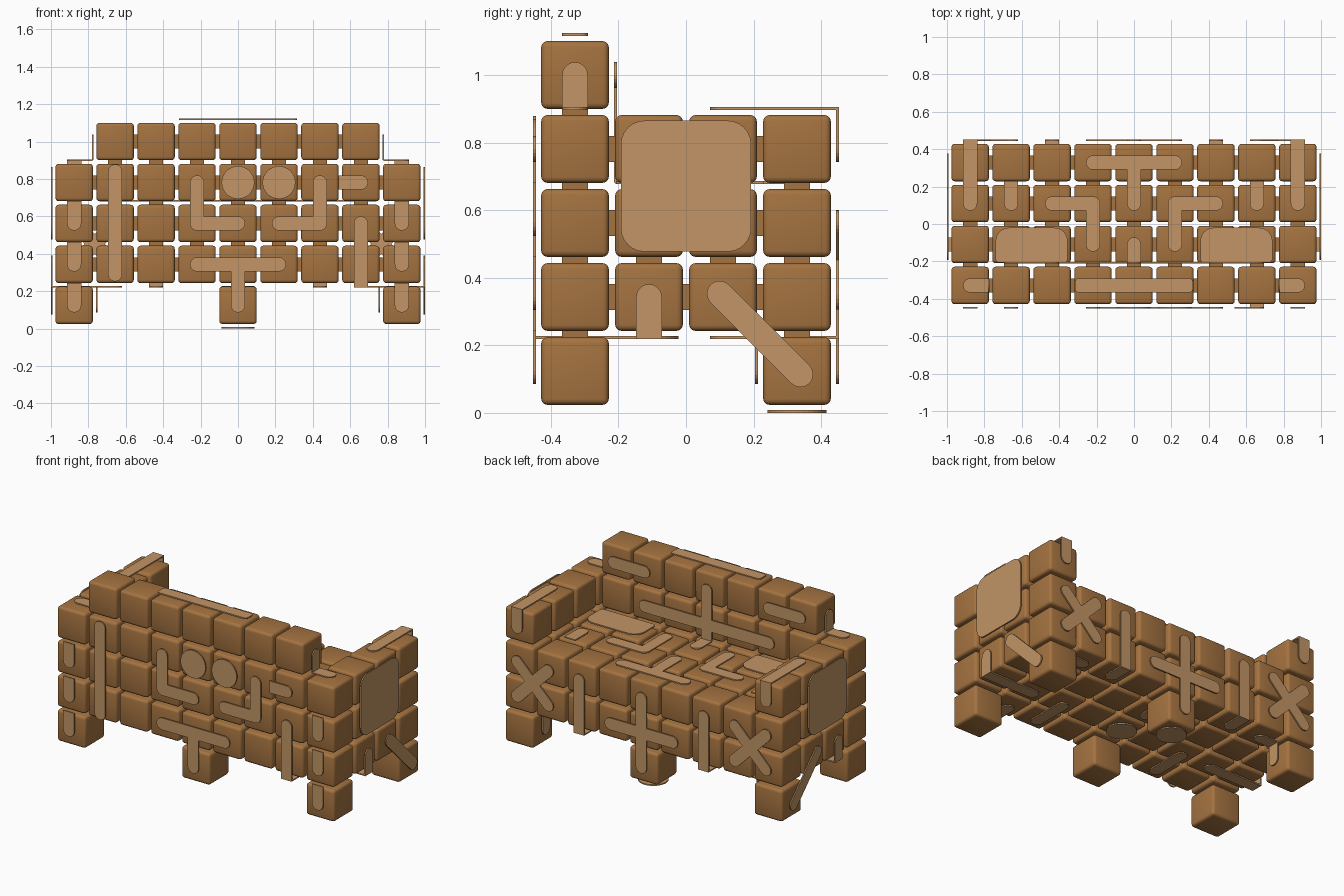
import bpy, bmesh, math
from mathutils import Vector, Matrix

if "Cube" in bpy.data.objects:
    bpy.data.objects.remove(bpy.data.objects["Cube"])

PITCH, SIZE, GAP, THICK, R = 0.219, 0.2, 0.12, 0.008, 0.038


def X(i): return PITCH * i
def Y(j): return PITCH * (j - 1.5)
def Z(k): return 0.124 + PITCH * k


def material(name, rgb):
    m = bpy.data.materials.new(name)
    m.diffuse_color = (*rgb, 1)
    m.use_nodes = True
    m.node_tree.nodes["Principled BSDF"].inputs["Base Color"].default_value = m.diffuse_color
    return m


WOOD = material("brown block", (0.376, 0.172, 0.052))
TRIM = material("tan strap", (0.540, 0.300, 0.132))


def finish(bm, name, mat, angle=None):
    bmesh.ops.recalc_face_normals(bm, faces=bm.faces)
    me = bpy.data.meshes.new(name)
    bm.to_mesh(me)
    bm.free()
    me.materials.append(mat)
    ob = bpy.data.objects.new(name, me)
    bpy.context.collection.objects.link(ob)
    if angle:
        bpy.ops.object.select_all(action='DESELECT')
        ob.select_set(True)
        bpy.context.view_layer.objects.active = ob
        bpy.ops.object.shade_smooth_by_angle(angle=math.radians(angle))
    return ob


def blocks(name, cells):
    """Rounded cubes on the grid."""
    bm = bmesh.new()
    for i, j, k in cells:
        bmesh.ops.create_cube(bm, size=SIZE, matrix=Matrix.Translation((X(i), Y(j), Z(k))))
    bmesh.ops.bevel(bm, geom=bm.edges[:], offset=0.017, segments=3, profile=0.5, affect='EDGES')
    finish(bm, name, WOOD, 50)


# Sofa body
legs = [(i, j, 0) for i in (-4, 0, 4) for j in (0, 3)]
seat = [(i, j, k) for i in range(-4, 5) for j in range(4) for k in (1, 2)]
arms = [(i, j, 3) for i in (-4, 4) for j in range(4)]
back = [(i, 0, 3) for i in range(-3, 4)] + [(i, 0, 4) for i in range(-3, 4)]
for part, cells in (("legs", legs), ("seat_base", seat), ("armrests", arms), ("backrest", back)):
    blocks(part, cells)

# Small pegs joining neighbouring blocks
cells = set(legs + seat + arms + back)
bm = bmesh.new()
for i, j, k in cells:
    for d in ((1, 0, 0), (0, 1, 0), (0, 0, 1)):
        if (i + d[0], j + d[1], k + d[2]) in cells:
            c = Vector((X(i), Y(j), Z(k))) + Vector(d) * PITCH / 2
            s = [0.024 if a else 0.076 for a in d]
            bmesh.ops.create_cube(bm, size=1, matrix=Matrix.Translation(c) @ Matrix.Diagonal((*s, 1)))
finish(bm, "joining_pegs", WOOD)


# Flat straps: every shape is an outline in a plane normal to one axis
def slab(bm, axis, at, outline, mirror=False):
    for sx in ((1, -1) if mirror else (1,)):
        rings = []
        for d in (at - THICK / 2, at + THICK / 2):
            ring = []
            for u, v in outline:
                p = {'x': (d, u, v), 'y': (u, d, v), 'z': (u, v, d)}[axis]
                ring.append(bm.verts.new((p[0] * sx, p[1], p[2])))
            rings.append(ring)
        a, b = rings
        bm.faces.new(a)
        bm.faces.new(b[::-1])
        for n in range(len(a)):
            m = (n + 1) % len(a)
            bm.faces.new((a[n], b[n], b[m], a[m]))


def bar(bm, axis, at, p, q, mirror=False, flat=False, r=R):
    """Strip from p to q with round ends; flat=True squares off the q end."""
    p, q = Vector(p), Vector(q)
    t = math.atan2(q.y - p.y, q.x - p.x)
    arc = lambda c, a0: [(c.x + r * math.cos(a0 + math.pi * n / 10),
                          c.y + r * math.sin(a0 + math.pi * n / 10)) for n in range(11)]
    pts = arc(p, t + math.pi / 2)
    end = arc(q, t - math.pi / 2)
    slab(bm, axis, at, pts + ([end[0], end[-1]] if flat else end), mirror)


def disc(bm, axis, at, c, r=0.088):
    slab(bm, axis, at, [(c[0] + r * math.cos(math.tau * n / 32),
                         c[1] + r * math.sin(math.tau * n / 32)) for n in range(32)])


def panel(bm, axis, at, u0, u1, v0, v1, r_low, r_high, mirror=False):
    pts = []
    for cu, cv, r, a in ((u1, v1, r_high, 0), (u0, v1, r_high, 90), (u0, v0, r_low, 180), (u1, v0, r_low, 270)):
        cu += r if cu == u0 else -r
        cv += r if cv == v0 else -r
        for n in range(7 if r else 1):
            t = math.radians(a + 15 * n)
            pts.append((cu + r * math.cos(t), cv + r * math.sin(t)))
    slab(bm, axis, at, pts, mirror)


E = GAP + THICK / 2            # outer reach of a folded strap
REAR, FRONT = Y(0) - GAP, Y(3) + GAP
UNDER, SEAT = Z(1) - GAP, Z(2) + GAP

# Rear straps (behind the backrest)
bm = bmesh.new()
bar(bm, 'y', REAR, (X(-3), 0.29), (X(-3), 0.84))
for s in (0, 1):
    bar(bm, 'y', REAR, (X(2), Z(3)), (X(2), Z(2)), s == 0)
    bar(bm, 'y', REAR, (X(2), Z(2)), (X(1 - s), Z(2))) if s == 0 else \
        bar(bm, 'y', REAR, (X(-2 + 1), Z(2)), (X(0), Z(2)))
bar(bm, 'y', REAR, (X(-1), Z(3)), (X(-1), Z(2)))
disc(bm, 'y', REAR, (X(0), Z(3)))
disc(bm, 'y', REAR, (X(1), Z(3)))
bar(bm, 'y', REAR, (X(3), Z(3)), (X(3) - GAP, Z(3)), flat=True)
bar(bm, 'y', REAR, (X(3), Z(2)), (X(3), Z(1) - E), flat=True)
bar(bm, 'y', REAR, (X(-1), Z(1)), (X(1), Z(1)))
bar(bm, 'y', REAR, (X(0), Z(1)), (X(0), Z(0)))
for k in range(3):
    bar(bm, 'y', REAR, (X(4), Z(k)), (X(4), Z(k) + GAP), True, True)
# the left mirrored stem does not exist at the outer column, so drop it
drop = [v for v in bm.verts if -0.50 < v.co.x < -0.38]
bmesh.ops.delete(bm, geom=drop, context='VERTS')
finish(bm, "rear_straps", TRIM)

# Front straps
bm = bmesh.new()
bar(bm, 'y', FRONT, (X(3), Z(1)), (X(4), Z(2)), True)
bar(bm, 'y', FRONT, (X(4), Z(1)), (X(3), Z(2)), True)
bar(bm, 'y', FRONT, (X(2), Z(2)), (X(2), Z(1) - E), True, True)
bar(bm, 'y', FRONT, (X(4), Z(3)), (X(4), Z(3) + E), True, True)
bar(bm, 'y', FRONT, (X(-1), Z(1)), (X(1), Z(1)))
bar(bm, 'y', FRONT, (X(0), Z(2)), (X(0), Z(0)))
finish(bm, "front_straps", TRIM)

# Side panels and straps
bm = bmesh.new()
SIDE = X(4) + GAP
panel(bm, 'x', SIDE, -0.193, 0.193, 0.477, 0.865, 0.07, 0.07, True)
bar(bm, 'x', SIDE, (Y(2) - 0.01, Z(1) + 0.01), (Y(3) + 0.01, Z(0) - 0.01), True)
bar(bm, 'x', SIDE, (Y(1), Z(1)), (Y(1), Z(1) - E), True, True)
bar(bm, 'x', X(3) + GAP, (Y(0), Z(4)), (Y(0), Z(3) + GAP), True, True)
bar(bm, 'x', X(4) - GAP, (Y(3), Z(0)), (Y(3), UNDER), True, True)
finish(bm, "side_straps", TRIM)

# Seat, armrest and backrest top straps
bm = bmesh.new()
bar(bm, 'z', SEAT, (X(-1), Y(3)), (X(1), Y(3)))
bar(bm, 'z', SEAT, (X(0), Y(3)), (X(0), Y(2)))
bar(bm, 'z', SEAT, (X(2), Y(2)), (X(1), Y(2)), True)
bar(bm, 'z', SEAT, (X(1), Y(2)), (X(1), Y(1)), True)
bar(bm, 'z', SEAT, (X(3), Y(2)), (X(3), Y(2) + GAP), True, True)
bar(bm, 'z', SEAT, (X(0), Y(1)), (X(0), Y(0) + GAP), False, True)
panel(bm, 'z', SEAT, 0.355, 0.74, -0.207, -0.02, 0.02, 0.07, True)
bar(bm, 'z', Z(3) + GAP, (X(4), Y(2)), (X(4), Y(3) + E), True, True)
bar(bm, 'z', Z(3) + GAP, (X(4), Y(0)), (X(3) + GAP, Y(0)), True, True)
panel(bm, 'z', Z(4) + GAP, -0.315, 0.315, Y(0) - R, Y(0) + R, 0.02, 0.02)
finish(bm, "top_straps", TRIM)

# Straps on the front of the backrest
bm = bmesh.new()
INNER = Y(0) + GAP
bar(bm, 'y', INNER, (X(2), Z(4)), (X(3), Z(4)), True)
bar(bm, 'y', INNER, (X(-2), Z(3)), (X(2), Z(3)))
bar(bm, 'y', INNER, (X(0), Z(4)), (X(0), SEAT), False, True)
finish(bm, "backrest_straps", TRIM)

# Underside straps
bm = bmesh.new()
bar(bm, 'z', UNDER, (X(2), Y(0)), (X(2), Y(1)), True)
bar(bm, 'z', UNDER, (X(2), Y(3)), (X(2), Y(3) + E), True, True)
bar(bm, 'z', UNDER, (X(3), Y(1)), (X(4) + E, Y(1)), True, True)
bar(bm, 'z', UNDER, (X(3), Y(3)), (X(4) - GAP, Y(3)), True, True)
bar(bm, 'z', UNDER, (X(3), Y(0)), (X(3), Y(0) - E), False, True)
bar(bm, 'z', UNDER, (X(0), Y(2)), (X(0), Y(3) - GAP), False, True)
bar(bm, 'y', Y(3) - GAP, (X(0), Z(0)), (X(0), UNDER), False, True)
disc(bm, 'z', UNDER, (X(0), Y(1)))
disc(bm, 'z', Z(0) - GAP, (X(0), Y(3)))
finish(bm, "underside_straps", TRIM)
